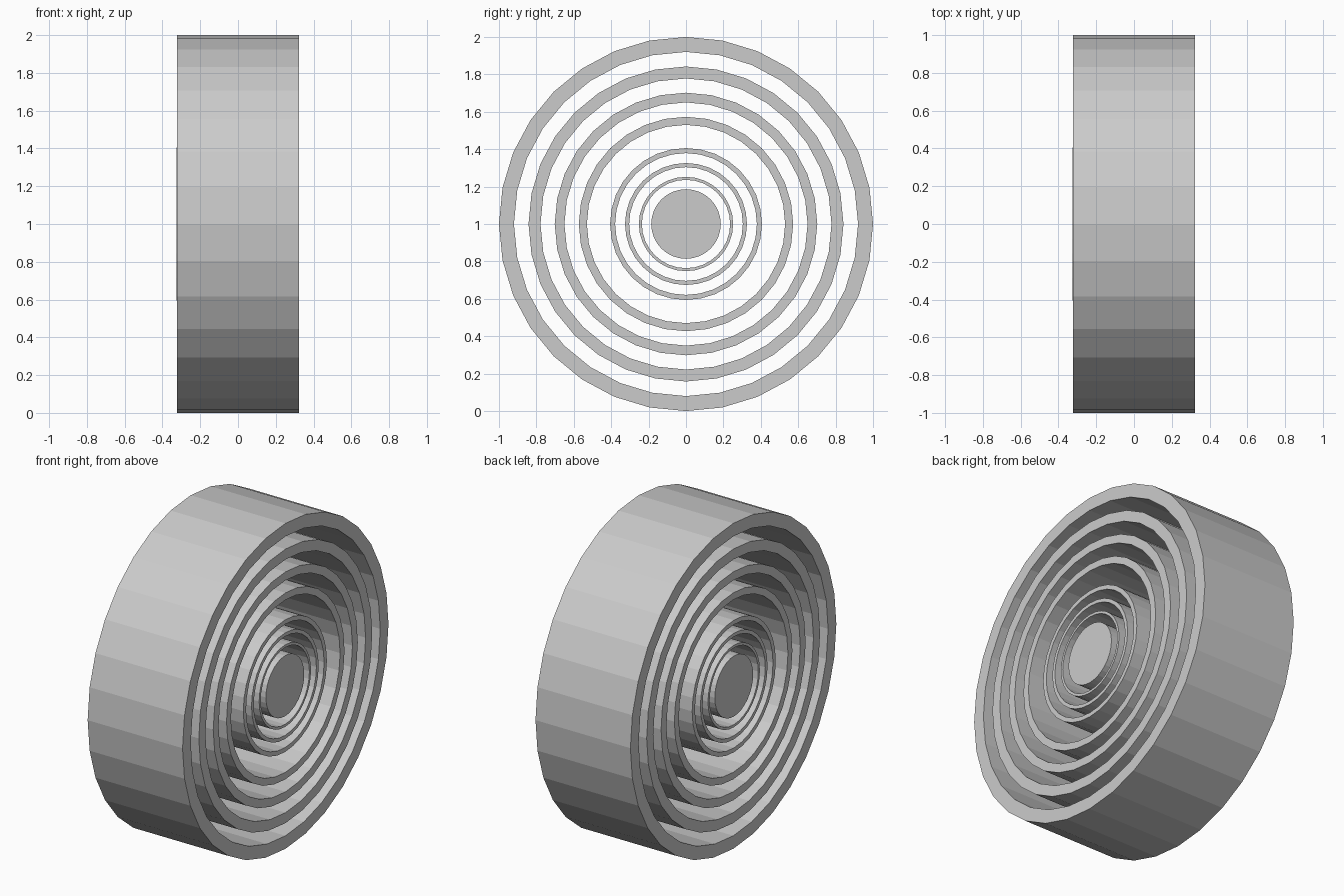
import bpy, bmesh
from math import sin, cos, tau

if "Cube" in bpy.data.objects:
    bpy.data.objects.remove(bpy.data.objects["Cube"])

SIDES = 32
CENTRE_Z = 1.0


def make_object(name, bm):
    bmesh.ops.recalc_face_normals(bm, faces=bm.faces)
    mesh = bpy.data.meshes.new(name)
    bm.to_mesh(mesh)
    bm.free()
    obj = bpy.data.objects.new(name, mesh)
    obj.location.z = CENTRE_Z
    bpy.context.collection.objects.link(obj)


def circle(bm, r, x):
    return [bm.verts.new((x, r * cos(tau * i / SIDES), r * sin(tau * i / SIDES)))
            for i in range(SIDES)]


def ring(name, outer, inner, x0, x1):
    """Flat-sided tube along x."""
    bm = bmesh.new()
    loops = [circle(bm, r, x) for r, x in
             ((outer, x0), (outer, x1), (inner, x1), (inner, x0))]
    for a, b in zip(loops, loops[1:] + loops[:1]):
        for i in range(SIDES):
            j = (i + 1) % SIDES
            bm.faces.new((a[i], a[j], b[j], b[i]))
    make_object(name, bm)


def disc(name, r, x0, x1):
    """Solid cylinder along x."""
    bm = bmesh.new()
    a, b = circle(bm, r, x0), circle(bm, r, x1)
    for i in range(SIDES):
        j = (i + 1) % SIDES
        bm.faces.new((a[i], a[j], b[j], b[i]))
    bm.faces.new(a)
    bm.faces.new(b)
    make_object(name, bm)


# Outer group of four concentric rings
for n, (ro, ri) in enumerate([(1.0, 0.92), (0.842, 0.778),
                              (0.702, 0.65), (0.573, 0.53)], 1):
    ring(f"outer_ring_{n}", ro, ri, -0.322, 0.323)

# Inner group of three thin rings, very slightly proud on one side
for n, (ro, ri) in enumerate([(0.406, 0.379), (0.326, 0.304),
                              (0.252, 0.236)], 1):
    ring(f"inner_ring_{n}", ro, ri, -0.326, 0.32)

# Solid core
disc("core", 0.186, -0.326, 0.32)
